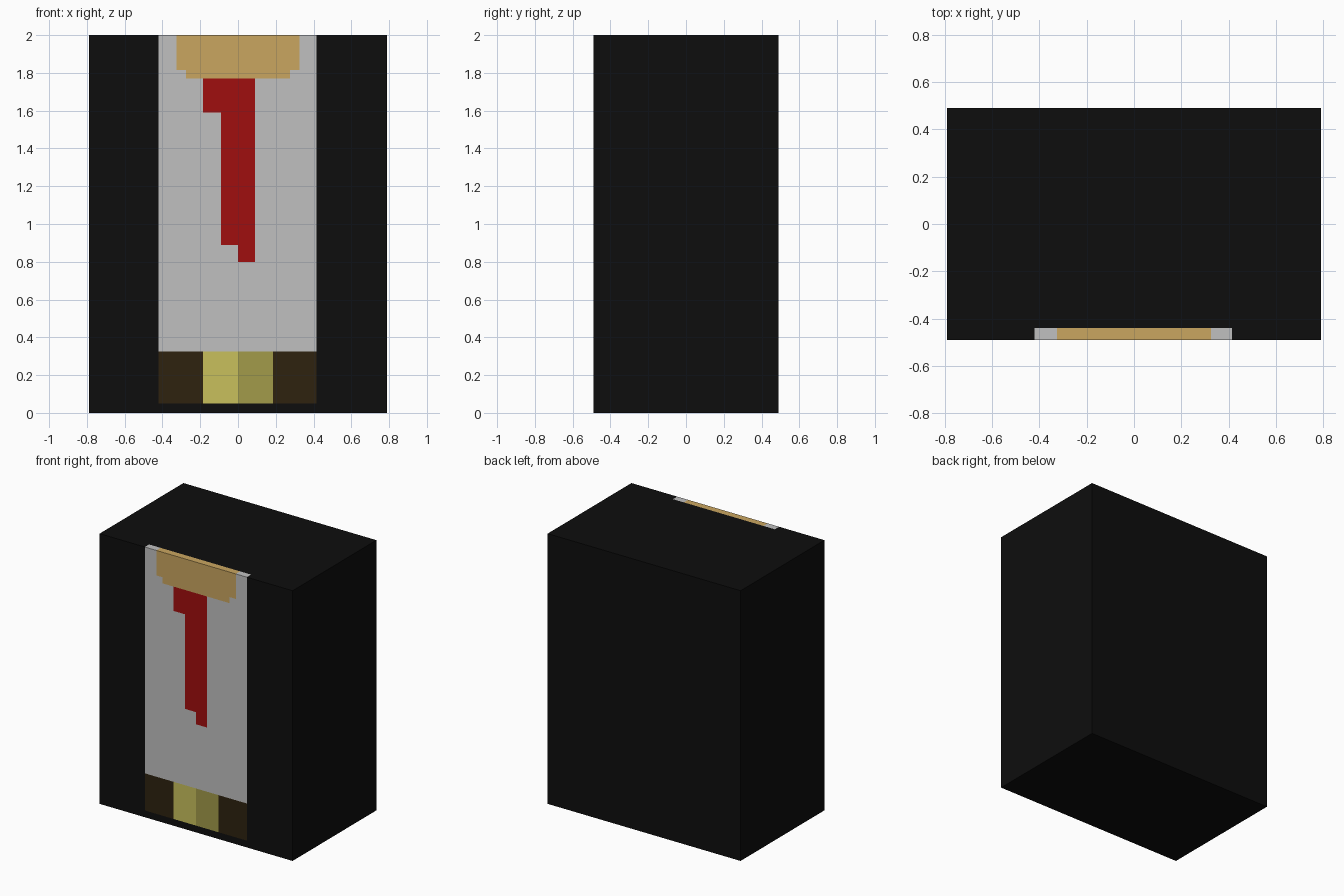
import bpy, bmesh
from mathutils import Vector

if "Cube" in bpy.data.objects:
    bpy.data.objects.remove(bpy.data.objects["Cube"])

W, D, H = 1.58, 0.98, 2.0
LIP = -0.44  # depth to which the front panel wraps over the top


def linear(c):
    c /= 255
    return c / 12.92 if c <= 0.04045 else ((c + 0.055) / 1.055) ** 2.4


COLOURS = {
    "black": (13, 13, 13),
    "light_grey": (192, 192, 192),
    "tan": (202, 166, 96),
    "red": (160, 14, 14),
    "dark_brown": (46, 34, 15),
    "yellow": (200, 192, 92),
    "olive": (162, 155, 74),
}
NAMES = list(COLOURS)

# Painted front areas, later ones on top: colour, x0, x1, z0, z1
AREAS = [
    ("light_grey", -0.42, 0.415, 0.325, 2.0),
    ("dark_brown", -0.42, 0.415, 0.05, 0.325),
    ("yellow", -0.185, 0.0, 0.05, 0.325),
    ("olive", 0.0, 0.185, 0.05, 0.325),
    ("red", -0.185, 0.09, 1.59, 1.77),
    ("red", -0.09, 0.09, 0.89, 1.59),
    ("red", 0.0, 0.09, 0.80, 0.89),
    ("tan", -0.275, 0.275, 1.77, 1.815),
    ("tan", -0.325, 0.325, 1.815, 2.0),
]

# Body block
bm = bmesh.new()
bmesh.ops.create_cube(bm, size=1)
for v in bm.verts:
    v.co = Vector((v.co.x * W, v.co.y * D, (v.co.z + 0.5) * H))


def cut(axis, value):
    normal, point = Vector(), Vector()
    normal[axis], point[axis] = 1, value
    geom = bm.verts[:] + bm.edges[:] + bm.faces[:]
    bmesh.ops.bisect_plane(bm, geom=geom, dist=1e-5, plane_co=point, plane_no=normal)


# Cut the block along the outlines of the painted areas
for x in sorted({x for a in AREAS for x in a[1:3]}):
    cut(0, x)
for z in sorted({z for a in AREAS for z in a[3:5]} - {H}):
    cut(2, z)
cut(1, LIP)

# Colour the front, and the strip where the panel meets the top
bm.normal_update()
for f in bm.faces:
    c = f.calc_center_median()
    front = f.normal.y < -0.5
    top_lip = f.normal.z > 0.5 and c.y < LIP
    if front or top_lip:
        for name, x0, x1, z0, z1 in AREAS:
            if x0 < c.x < x1 and z0 < c.z <= z1 + 1e-5:
                f.material_index = NAMES.index(name)

# Merge flat faces of the same colour
bmesh.ops.dissolve_limit(bm, angle_limit=0.01, verts=bm.verts[:],
                         edges=bm.edges[:], delimit={'MATERIAL'})

mesh = bpy.data.meshes.new("cabinet_body")
bm.to_mesh(mesh)
bm.free()
for name, rgb in COLOURS.items():
    mat = bpy.data.materials.new(name)
    mat.diffuse_color = (*[linear(c) for c in rgb], 1)
    mat.use_nodes = True
    mat.node_tree.nodes["Principled BSDF"].inputs["Base Color"].default_value = mat.diffuse_color
    mesh.materials.append(mat)
bpy.context.collection.objects.link(bpy.data.objects.new("cabinet_body", mesh))
